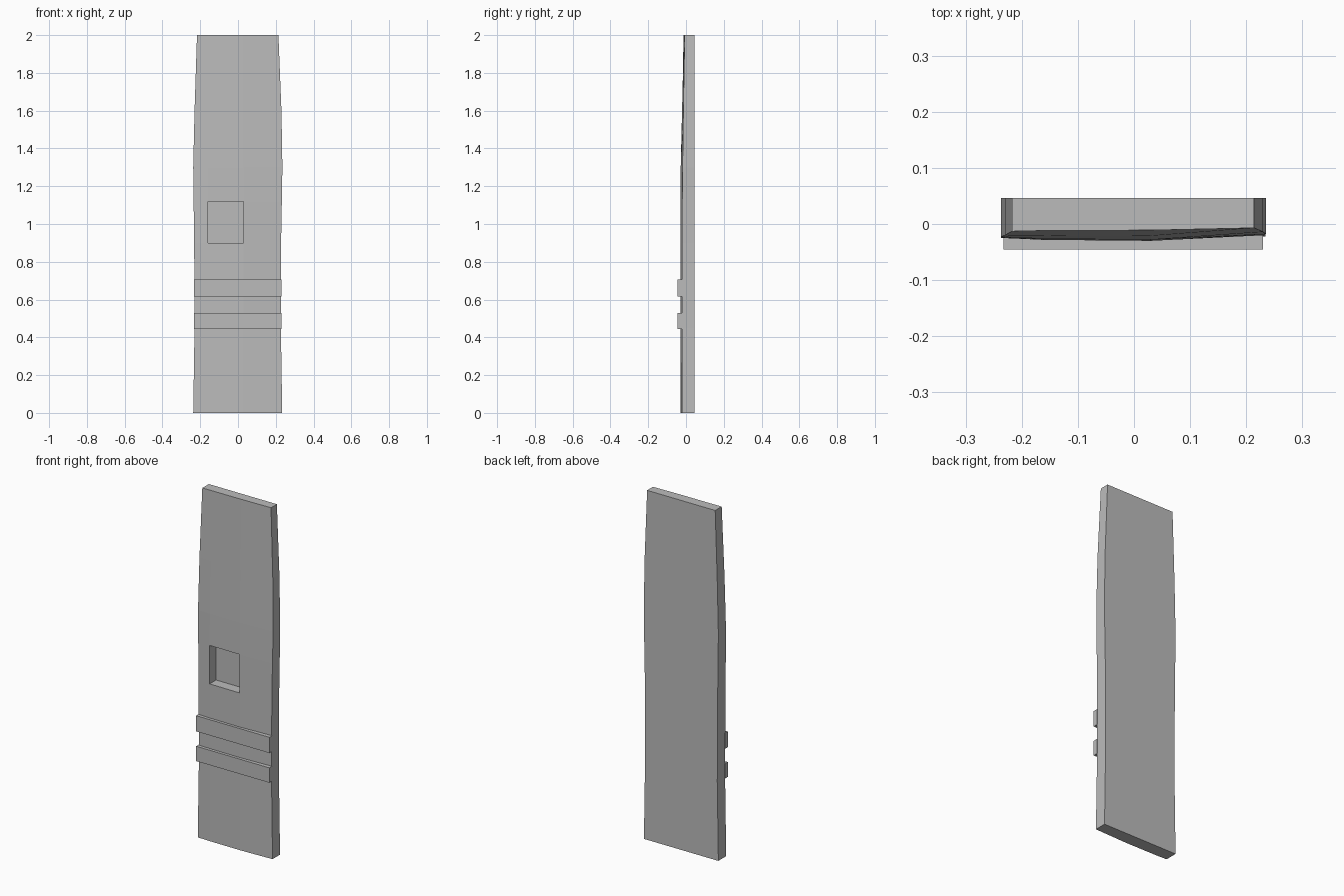
import bpy
import bmesh

cube = bpy.data.objects.get("Cube")
if cube:
    bpy.data.objects.remove(cube, do_unlink=True)

grey = bpy.data.materials.new("plain grey")
grey.use_nodes = True
colour = (0.5, 0.5, 0.5, 1)
grey.diffuse_color = colour
grey.node_tree.nodes["Principled BSDF"].inputs["Base Color"].default_value = colour

BACK = 0.046


def finish(bm, name):
    bmesh.ops.recalc_face_normals(bm, faces=bm.faces)
    mesh = bpy.data.meshes.new(name)
    bm.to_mesh(mesh)
    bm.free()
    mesh.materials.append(grey)
    obj = bpy.data.objects.new(name, mesh)
    bpy.context.collection.objects.link(obj)
    return obj


# Board rows: height, right edge x, left edge x, edge y (right, left), middle y
rows = [
    (0.0, -0.237, 0.234, -0.025, -0.022, -0.029),
    (0.45, -0.23, 0.227, -0.025, -0.021, -0.029),
    (0.9, -0.232, 0.228, -0.025, -0.02, -0.03),
    (1.12, -0.235, 0.232, -0.024, -0.02, -0.03),
    (1.3, -0.237, 0.235, -0.023, -0.018, -0.028),
    (1.6, -0.23, 0.23, -0.02, -0.014, -0.021),
    (2.0, -0.217, 0.214, -0.013, -0.007, -0.011),
]
bm = bmesh.new()
rings = []
for z, x0, x1, y0, y1, ym in rows:
    pts = [(x0, y0), (-0.16, (y0 + 2 * ym) / 3), (0.03, ym), (x1, y1),
           (x1, BACK), (x0, BACK)]
    rings.append([bm.verts.new((x, y, z)) for x, y in pts])
n = len(rings[0])
window = None
for r, (low, high) in enumerate(zip(rings, rings[1:])):
    for i in range(n):
        j = (i + 1) % n
        face = bm.faces.new((low[i], low[j], high[j], high[i]))
        if r == 2 and i == 1:
            window = face
bm.faces.new(rings[0])
bm.faces.new(rings[-1])

# Square recess sunk into the front
floor = bmesh.ops.extrude_discrete_faces(bm, faces=[window])["faces"][0]
rim = list(rings[2][1:3]) + list(rings[3][1:3])
for v in floor.verts:
    v.co.y = 0.03
for v in rim:
    inner = min(floor.verts, key=lambda w: (w.co.x - v.co.x) ** 2 + (w.co.z - v.co.z) ** 2)
    v.tag = True
bmesh.ops.remove_doubles(bm, verts=bm.verts, dist=0.0001)
finish(bm, "board")

# Two raised straps across the front
for name, z0, z1 in (("lower_strap", 0.445, 0.53), ("upper_strap", 0.615, 0.705)):
    bm = bmesh.new()
    bmesh.ops.create_cube(bm, size=1)
    for v in bm.verts:
        v.co.x = 0.23 if v.co.x > 0 else -0.233
        v.co.y = -0.018 if v.co.y > 0 else -0.045
        v.co.z = z1 if v.co.z > 0 else z0
    finish(bm, name)
